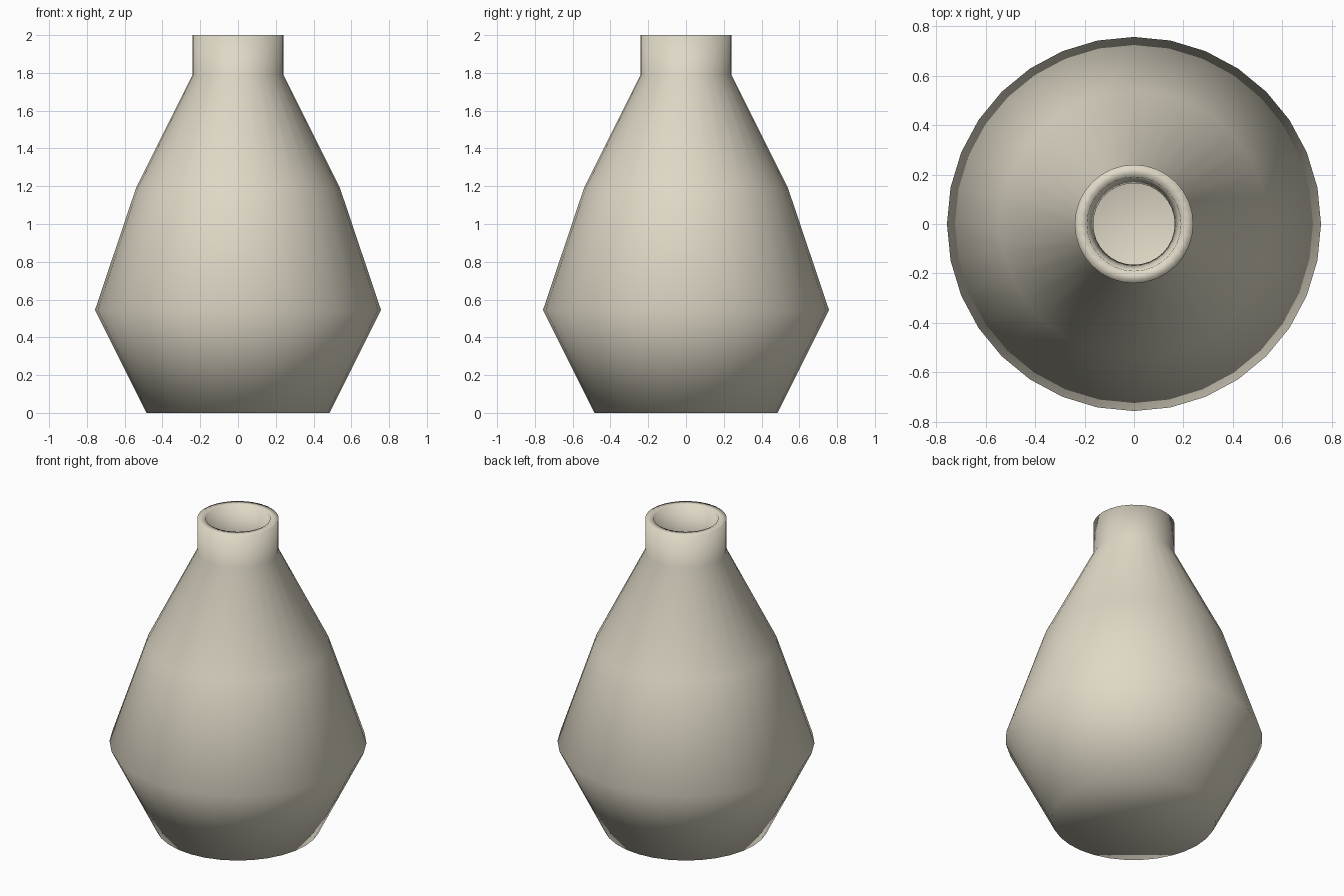
import bpy
import bmesh
from math import cos, sin, tau

cube = bpy.data.objects.get("Cube")
if cube:
    bpy.data.objects.remove(cube, do_unlink=True)

SEGMENTS = 32

# Glaze colour
glaze = bpy.data.materials.new("warm_cream_glaze")
glaze.use_nodes = True
colour = (0.74, 0.69, 0.57, 1)
glaze.diffuse_color = colour
glaze.node_tree.nodes["Principled BSDF"].inputs["Base Color"].default_value = colour


def lathe(name, profile, material):
    """Turn an (r, z) profile around z and cap both ends with a disc."""
    bm = bmesh.new()
    rings = []
    for r, z in profile:
        angles = [tau * i / SEGMENTS for i in range(SEGMENTS)]
        rings.append([bm.verts.new((r * cos(a), r * sin(a), z)) for a in angles])
    for low, high in zip(rings, rings[1:]):
        for i in range(SEGMENTS):
            j = (i + 1) % SEGMENTS
            bm.faces.new((low[i], low[j], high[j], high[i]))
    bm.faces.new(reversed(rings[0]))
    bm.faces.new(rings[-1])
    for face in bm.faces:
        face.smooth = True
    mesh = bpy.data.meshes.new(name)
    bm.to_mesh(mesh)
    bm.free()
    mesh.materials.append(material)
    obj = bpy.data.objects.new(name, mesh)
    bpy.context.collection.objects.link(obj)
    return obj


# Outer wall from the foot up to the rim
outside = [(0.485, 0), (0.757, 0.545), (0.54, 1.19), (0.24, 1.79), (0.24, 2)]
# Inner wall from the rim down to the floor
inside = [(0.19, 2), (0.165, 1.77), (0.475, 1.17), (0.685, 0.55), (0.445, 0.06)]

lathe("vase_body", outside + inside, glaze)
